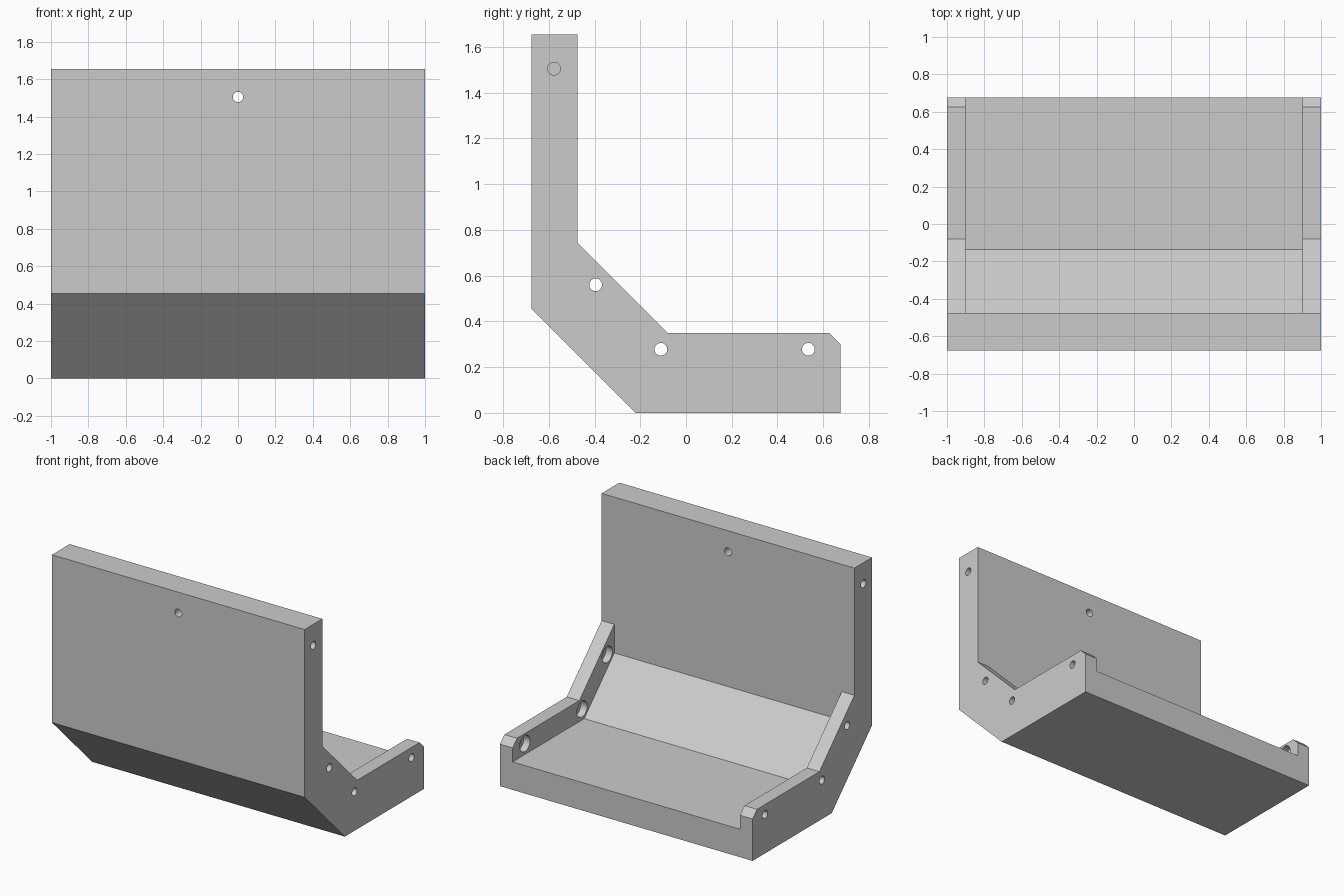
import bpy, bmesh, math
from mathutils import Matrix

if "Cube" in bpy.data.objects:
    bpy.data.objects.remove(bpy.data.objects["Cube"])


def prism(name, profile, half_width):
    """Extrude a (y, z) profile along x, centred on x = 0."""
    bm = bmesh.new()
    face = bm.faces.new([bm.verts.new((-half_width, y, z)) for y, z in profile])
    ext = bmesh.ops.extrude_face_region(bm, geom=[face])
    verts = [g for g in ext["geom"] if isinstance(g, bmesh.types.BMVert)]
    bmesh.ops.translate(bm, verts=verts, vec=(2 * half_width, 0, 0))
    bmesh.ops.recalc_face_normals(bm, faces=bm.faces)
    return finish(name, bm)


def cylinder(name, radius, length, centre, axis):
    """Drill-shaped cutter along the x or y axis."""
    turn = Matrix.Rotation(math.pi / 2, 4, "Y" if axis == "x" else "X")
    bm = bmesh.new()
    bmesh.ops.create_cone(bm, cap_ends=True, segments=32, radius1=radius,
                          radius2=radius, depth=length,
                          matrix=Matrix.Translation(centre) @ turn)
    return finish(name, bm)


def finish(name, bm):
    mesh = bpy.data.meshes.new(name)
    bm.to_mesh(mesh)
    bm.free()
    obj = bpy.data.objects.new(name, mesh)
    bpy.context.collection.objects.link(obj)
    return obj


def cut(body, cutter):
    cutter.hide_render = True
    mod = body.modifiers.new("cut", "BOOLEAN")
    mod.operation = "DIFFERENCE"
    mod.solver = "EXACT"
    mod.object = cutter
    bpy.context.view_layer.objects.active = body
    bpy.ops.object.modifier_apply(modifier=mod.name)
    bpy.data.objects.remove(cutter)


# Bracket body with the full side-wall outline
bracket = prism("bracket", [
    (-0.675, 0.455), (-0.22, 0), (0.675, 0), (0.675, 0.30), (0.625, 0.35),
    (-0.08, 0.35), (-0.475, 0.745), (-0.475, 1.655), (-0.675, 1.655)], 1.0)

# Tray recess between the side walls
cut(bracket, prism("recess_cutter", [
    (-0.475, 0.54), (-0.135, 0.2), (0.8, 0.2), (0.8, 0.9), (-0.475, 0.9)], 0.9))

# Counterbored screw holes in both side walls, blind holes near the top
for side in (-1, 1):
    for y, z in ((-0.395, 0.56), (-0.11, 0.278), (0.535, 0.278)):
        cut(bracket, cylinder("counterbore", 0.058, 0.1, (side * 0.9, y, z), "x"))
        cut(bracket, cylinder("side_hole", 0.028, 0.3, (side * 0.97, y, z), "x"))
    cut(bracket, cylinder("blind_hole", 0.028, 0.4, (side, -0.577, 1.505), "x"))

# Hole through the upright plate
cut(bracket, cylinder("plate_hole", 0.028, 0.4, (0, -0.575, 1.505), "y"))

# Smooth hole walls, crisp flat faces
bracket.select_set(True)
bpy.context.view_layer.objects.active = bracket
bpy.ops.object.shade_smooth_by_angle(angle=math.radians(30))
